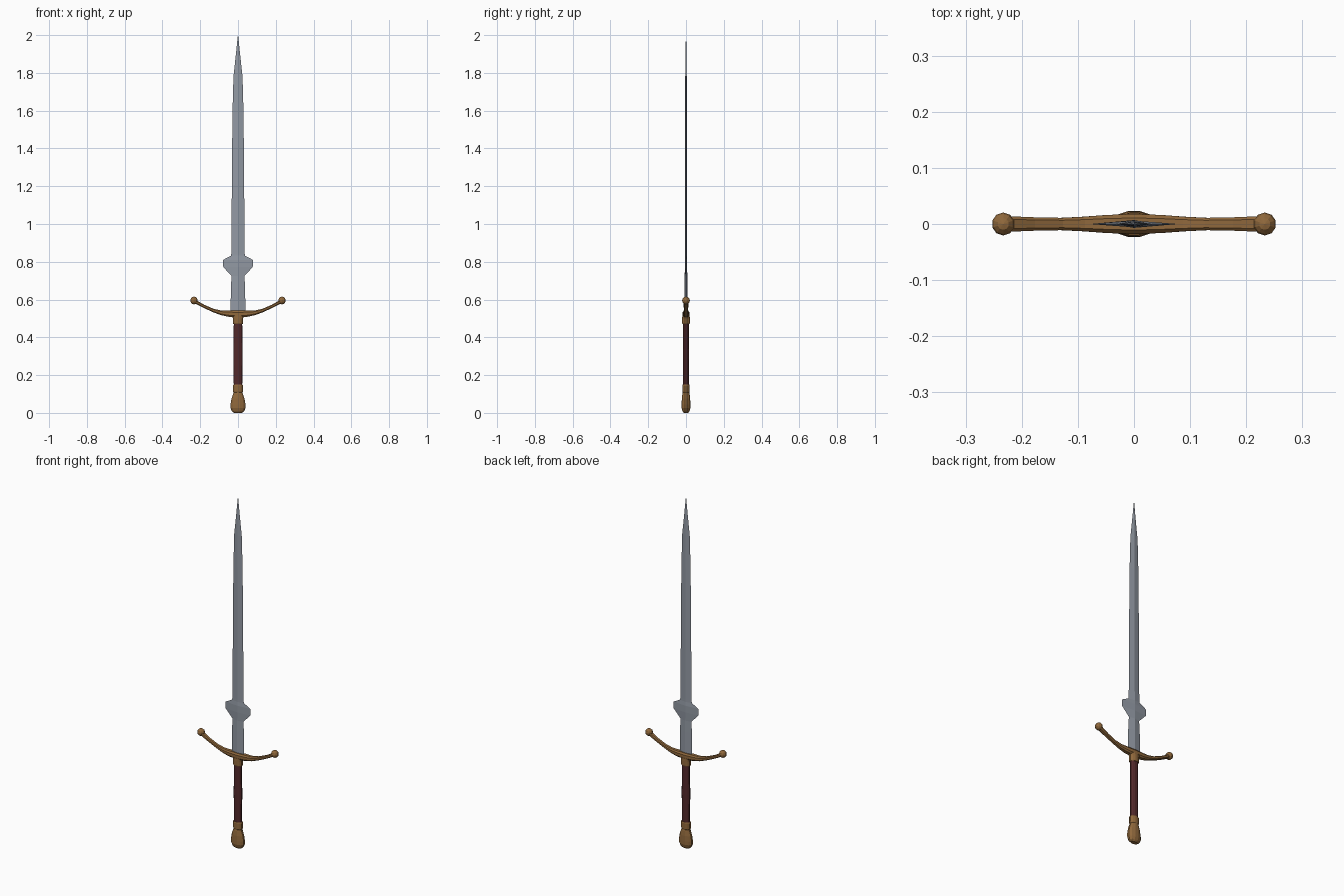
import bpy, bmesh, math
from mathutils import Vector

if "Cube" in bpy.data.objects:
    bpy.data.objects.remove(bpy.data.objects["Cube"])


def material(name, rgb):
    m = bpy.data.materials.new(name)
    m.diffuse_color = (*rgb, 1)
    m.use_nodes = True
    m.node_tree.nodes["Principled BSDF"].inputs["Base Color"].default_value = m.diffuse_color
    return m


STEEL = material("steel", (0.29, 0.32, 0.37))
BRONZE = material("bronze", (0.28, 0.14, 0.045))
LEATHER = material("dark red leather", (0.085, 0.022, 0.024))


def loft(name, rings, mat):
    """Skin a list of closed rings and cap both ends."""
    bm = bmesh.new()
    loops = [[bm.verts.new(p) for p in ring] for ring in rings]
    n = len(loops[0])
    for a, b in zip(loops, loops[1:]):
        for i in range(n):
            j = (i + 1) % n
            bm.faces.new((a[i], a[j], b[j], b[i]))
    bm.faces.new(loops[0][::-1])
    bm.faces.new(loops[-1])
    bmesh.ops.recalc_face_normals(bm, faces=bm.faces)
    me = bpy.data.meshes.new(name)
    bm.to_mesh(me)
    bm.free()
    me.materials.append(mat)
    ob = bpy.data.objects.new(name, me)
    bpy.context.collection.objects.link(ob)
    return ob


def oval(z, rx, ry, n=12):
    return [(rx * math.cos(t), ry * math.sin(t), z)
            for t in (2 * math.pi * (i + 0.5) / n for i in range(n))]


def diamond(z, w, t):
    return [(w, 0, z), (0, t, z), (-w, 0, z), (0, -t, z)]


# Blade with ricasso, side lugs and tapering point: z, half width, half thickness
blade = [(0.52, 0.039, 0.007), (0.66, 0.038, 0.007), (0.725, 0.034, 0.007),
         (0.772, 0.078, 0.006), (0.81, 0.079, 0.006), (0.832, 0.038, 0.006),
         (0.845, 0.035, 0.006), (1.30, 0.032, 0.005), (1.60, 0.029, 0.005),
         (1.78, 0.024, 0.004), (1.90, 0.011, 0.003), (2.0, 0.0006, 0.0005)]
loft("blade", [diamond(*s) for s in blade], STEEL)

# Grip
loft("grip", [oval(z, rx, ry) for z, rx, ry in
              [(0.13, 0.023, 0.016), (0.31, 0.025, 0.017), (0.49, 0.023, 0.016)]], LEATHER)

# Collar between grip and guard
loft("collar", [oval(z, rx, ry) for z, rx, ry in
                [(0.47, 0.026, 0.019), (0.475, 0.028, 0.021),
                 (0.50, 0.028, 0.021), (0.515, 0.034, 0.020)]], BRONZE)

# Pommel
pommel = [(0.0, 0.022, 0.012), (0.008, 0.033, 0.019), (0.025, 0.041, 0.024),
          (0.045, 0.041, 0.024), (0.075, 0.036, 0.023), (0.10, 0.027, 0.020),
          (0.108, 0.025, 0.018), (0.113, 0.028, 0.020), (0.145, 0.028, 0.020),
          (0.15, 0.025, 0.018)]
loft("pommel", [oval(*s) for s in pommel], BRONZE)

# Cross guard: half arm stations (x, centre z, half height, half depth), mirrored
arm = [(0.0, 0.524, 0.017, 0.018), (0.05, 0.525, 0.016, 0.016),
       (0.09, 0.530, 0.012, 0.013), (0.13, 0.542, 0.009, 0.011),
       (0.18, 0.564, 0.008, 0.012), (0.23, 0.591, 0.009, 0.014)]
stations = [(-x, z, h, d, -1) for x, z, h, d in arm[:0:-1]] + [(*s, 1) for s in arm]
path = [Vector((s[0], 0, s[1])) for s in stations]
rings = []
for i, (x, z, h, d, side) in enumerate(stations):
    tan = (path[min(i + 1, len(path) - 1)] - path[max(i - 1, 0)]).normalized()
    up = Vector((-tan.z, 0, tan.x))
    rings.append([path[i] + up * (h * b) + Vector((0, d * a, 0))
                  for a, b in [(1, -.5), (1, .5), (.6, 1), (-.6, 1),
                               (-1, .5), (-1, -.5), (-.6, -1), (.6, -1)]])
loft("cross_guard", rings, BRONZE)

# Faceted knobs on the guard ends
for side, label in ((-1, "left"), (1, "right")):
    bpy.ops.mesh.primitive_uv_sphere_add(segments=10, ring_count=6, radius=0.0205,
                                         location=(side * 0.233, 0, 0.595))
    knob = bpy.context.object
    knob.name = label + "_guard_knob"
    knob.data.materials.append(BRONZE)
